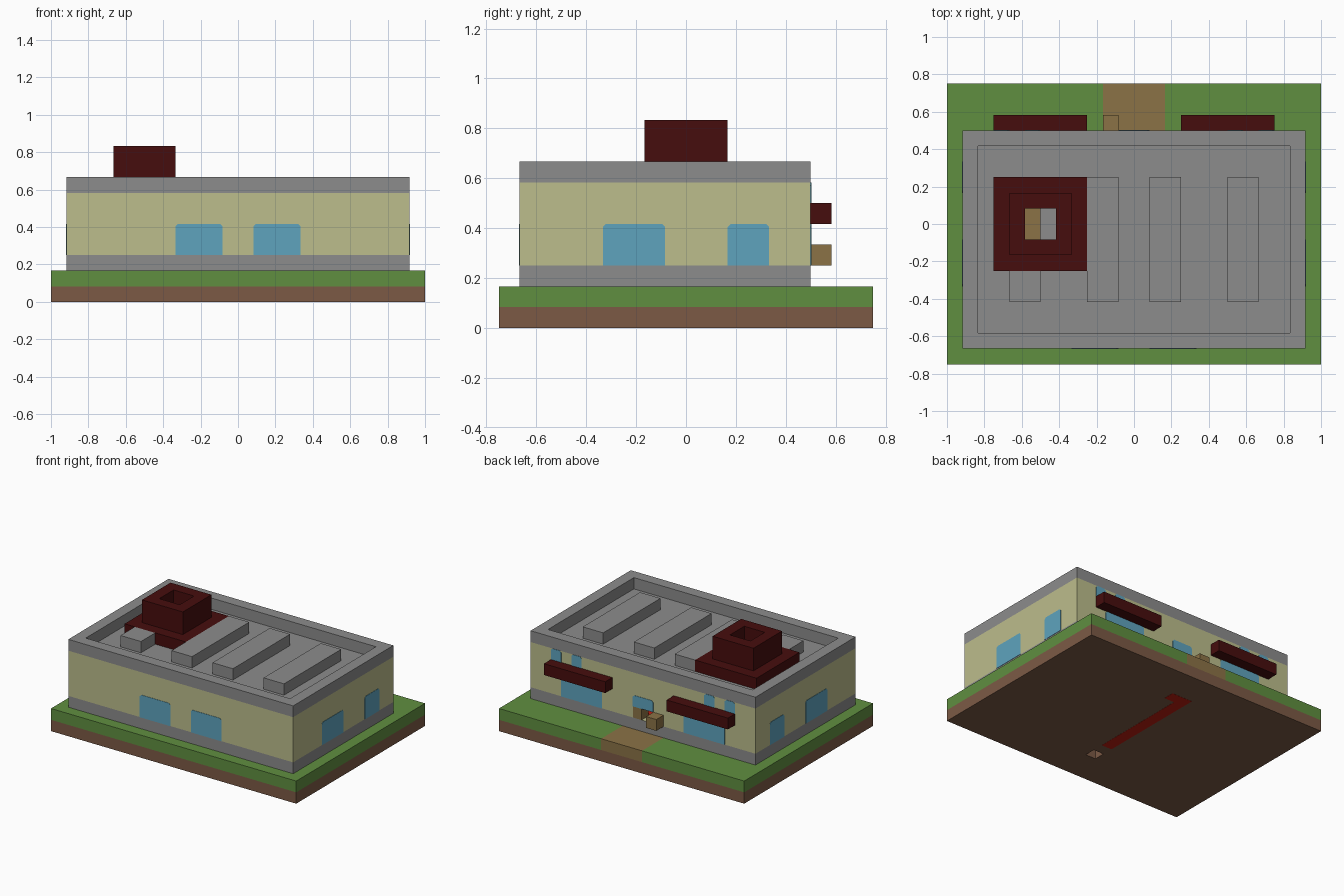
import bpy
import bmesh

cube = bpy.data.objects.get("Cube")
if cube:
    bpy.data.objects.remove(cube, do_unlink=True)

U = 1 / 12  # one block


def material(name, rgb):
    m = bpy.data.materials.new(name)
    m.use_nodes = True
    m.diffuse_color = (*rgb, 1)
    m.node_tree.nodes["Principled BSDF"].inputs["Base Color"].default_value = (*rgb, 1)
    return m


GREY = material("stone grey", (0.263, 0.263, 0.263))
GREEN = material("grass green", (0.117, 0.274, 0.051))
MAROON = material("dark red", (0.061, 0.004, 0.004))
TAN = material("path tan", (0.258, 0.171, 0.061))
CREAM = material("wall cream", (0.503, 0.509, 0.262))
BLUE = material("window blue", (0.114, 0.371, 0.515))
BROWN = material("soil brown", (0.202, 0.102, 0.06))
RED = material("bright red", (0.52, 0.013, 0.005))


def finish(name, bm, mat):
    bmesh.ops.recalc_face_normals(bm, faces=bm.faces)
    mesh = bpy.data.meshes.new(name)
    bm.to_mesh(mesh)
    bm.free()
    obj = bpy.data.objects.new(name, mesh)
    mesh.materials.append(mat)
    bpy.context.collection.objects.link(obj)
    return obj


def box(name, x, y, z, mat):
    """Box from ranges measured in blocks."""
    bm = bmesh.new()
    bmesh.ops.create_cube(bm, size=1)
    for v in bm.verts:
        v.co = [U * (r[0] if c < 0 else r[1]) for c, r in zip(v.co, (x, y, z))]
    return finish(name, bm, mat)


def ring(name, outer, inner, z, mat):
    """Rectangular tube; outer and inner are (x0, x1, y0, y1) in blocks."""
    bm = bmesh.new()
    loops = []
    for x0, x1, y0, y1 in (outer, inner):
        for h in z:
            corners = ((x0, y0), (x1, y0), (x1, y1), (x0, y1))
            loops.append([bm.verts.new((a * U, b * U, h * U)) for a, b in corners])
    ob, ot, ib, it = loops
    for a, b in ((ob, ot), (ot, it), (it, ib), (ib, ob)):
        for i in range(4):
            j = (i + 1) % 4
            bm.faces.new((a[i], a[j], b[j], b[i]))
    return finish(name, bm, mat)


def window(name, side, u, z):
    """Thin pane with clipped top corners on a wall: front, back, left or right."""
    c, t = 0.15, 0.06
    place = {
        "front": lambda a, d: (a, -8 - d),
        "back": lambda a, d: (a, 6 + d),
        "left": lambda a, d: (11 + d, a),
        "right": lambda a, d: (-11 - d, a),
    }[side]
    profile = ((u[0], z[0]), (u[1], z[0]), (u[1], z[1] - c),
               (u[1] - c, z[1]), (u[0] + c, z[1]), (u[0], z[1] - c))
    bm = bmesh.new()
    rows = []
    for d in (-t / 2, t / 2):
        rows.append([bm.verts.new((*[U * p for p in place(a, d)], U * h)) for a, h in profile])
        bm.faces.new(rows[-1])
    for i in range(len(profile)):
        j = (i + 1) % len(profile)
        bm.faces.new((rows[0][i], rows[0][j], rows[1][j], rows[1][i]))
    return finish(name, bm, BLUE)


def cut(obj, name, x, y, z, mat):
    cutter = box(name, x, y, z, mat)
    cutter.hide_render = True
    cutter.hide_set(True)
    cutter.display_type = 'WIRE'
    mod = obj.modifiers.new(name, 'BOOLEAN')
    mod.operation = 'DIFFERENCE'
    mod.solver = 'EXACT'
    mod.object = cutter


# Ground: soil with a small pit underneath, grass, and a path at the back
soil = box("soil_layer", (-12, 12), (-9, 9), (0, 1), BROWN)
cut(soil, "pit_cutter", (-1, 0), (-6, -5), (-1, 0.9), BROWN)
box("grass_front", (-12, 12), (-9, 6), (1, 2), GREEN)
box("grass_back_right", (-12, -2), (6, 9), (1, 2), GREEN)
box("grass_back_left", (2, 12), (6, 9), (1, 2), GREEN)
box("path", (-2, 2), (6, 9), (1, 2), TAN)

# Red line set into the underside
box("underside_line", (-1, 0), (-4, 6), (-0.012, 0.05), RED)
box("underside_hook", (0, 1), (5, 6), (-0.012, 0.05), RED)

# Building shell
WALL = (-11, 11, -8, 6)
INNER = (-10, 10, -7, 5)
box("foundation", WALL[:2], WALL[2:], (2, 3), GREY)
walls = ring("walls", WALL, INNER, (3, 7), CREAM)
cut(walls, "hatch_cutter", (-1, 1), (4.5, 6.5), (3.001, 4), CREAM)
ring("parapet", WALL, INNER, (7, 8), GREY)
ring("roof_deck", INNER, (-7, -5, -1, 1), (6.7, 7), GREY)

# Roof ribs, with the first one interrupted by the chimney base
box("roof_rib_short", (-8, -6), (-5, -3), (7, 8), GREY)
for i, x in enumerate((-3, 1, 6)):
    box(f"roof_rib_{i + 1}", (x, x + 2), (-5, 3), (7, 8), GREY)

# Chimney with an open shaft, and the hearth below it
SHAFT = (-7, -5, -1, 1)
ring("chimney_base", (-9, -3, -3, 3), SHAFT, (7, 8), MAROON)
ring("chimney_stack", (-8, -4, -2, 2), SHAFT, (8, 10), MAROON)
box("hearth", (-8, -6), (-1, 1), (3, 4), TAN)

# Windows on the front and both sides
for i, u in enumerate(((-4, -1), (1, 4))):
    window(f"front_window_{i + 1}", "front", u, (3, 5))
for side in ("left", "right"):
    window(f"{side}_large_window", side, (-4, -1), (3, 5))
    window(f"{side}_small_window", side, (2, 4), (3, 5))

# Back: awnings with a wide window below and two small ones above
for side, s in (("left", 1), ("right", -1)):
    def span(a, b):
        return tuple(sorted((s * a, s * b)))
    box(f"awning_{side}", span(3, 9), (6, 7), (5, 6), MAROON)
    window(f"back_wide_window_{side}", "back", span(4, 8), (3, 5))
    window(f"back_outer_window_{side}", "back", span(8, 9), (6, 7))
    window(f"back_inner_window_{side}", "back", span(6, 7), (6, 7))

# Back hatch: pane above, block inside, step outside and a red strip on the floor
window("hatch_pane", "back", (-1, 1), (4, 5))
box("hatch_block", (0.15, 1), (5, 6), (3, 4), TAN)
box("step_block", (-2, -1), (6, 7), (3, 4), TAN)
box("floor_strip", (-1, 1), (4, 5), (3, 3.08), RED)
